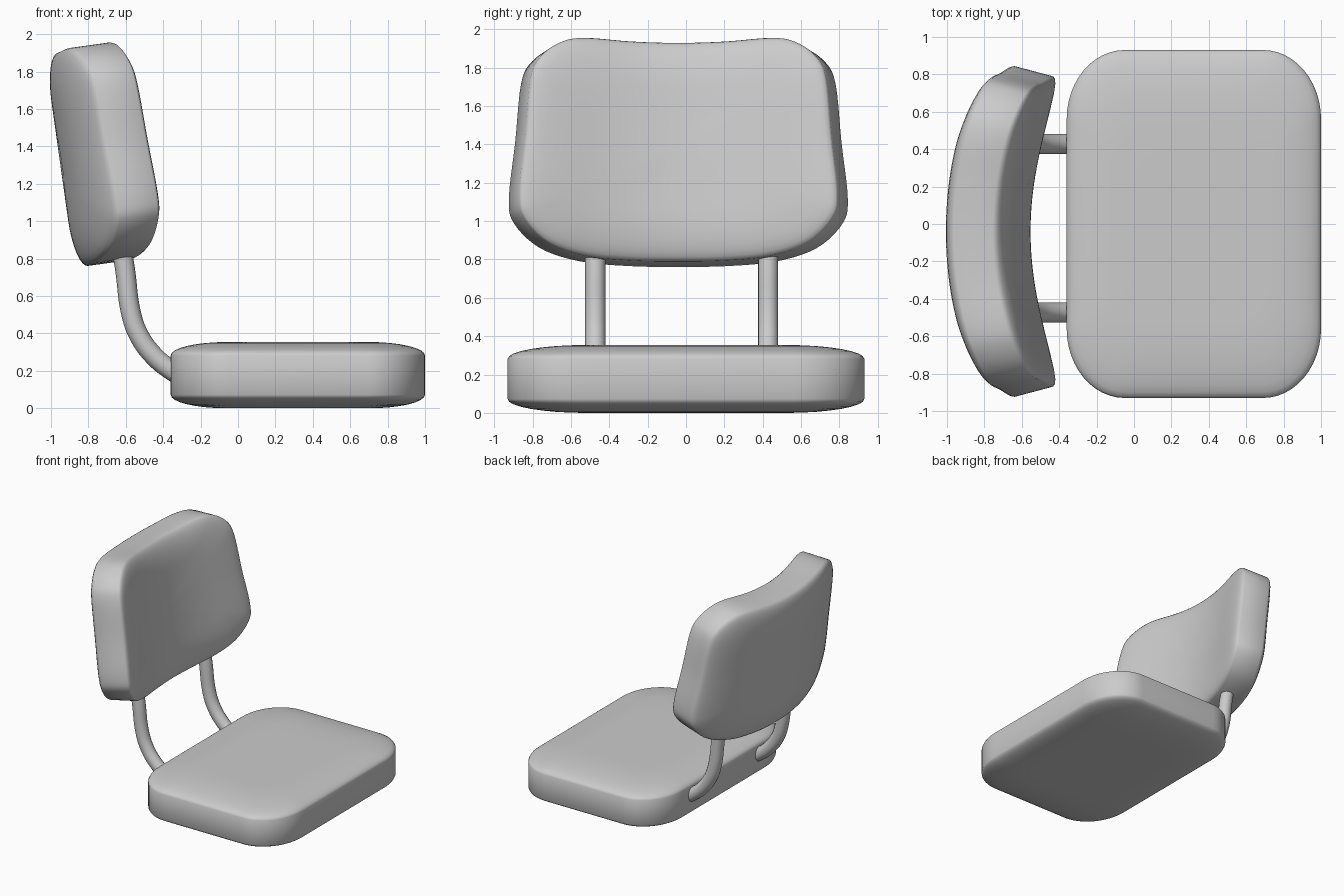
import bpy, bmesh, math
from mathutils import Vector

if "Cube" in bpy.data.objects:
    bpy.data.objects.remove(bpy.data.objects["Cube"])


def pad(name, outline, half, wall, place):
    """Cushion: upright rim of half-height wall, elliptical shoulders to +-half."""
    prof = []
    for i in range(9):
        a = math.pi / 2 * i / 8
        prof.append((0.56 + 0.44 * math.cos(a), wall + (half - wall) * math.sin(a)))
    prof += [(0.4, half), (0.2, half)]
    prof = [(s, -n) for s, n in reversed(prof)] + prof
    bm = bmesh.new()
    rings = [[bm.verts.new(place(u * s, v * s, n)) for u, v in outline] for s, n in prof]
    count = len(outline)
    for lo, hi in zip(rings, rings[1:]):
        for i in range(count):
            j = (i + 1) % count
            bm.faces.new((lo[i], lo[j], hi[j], hi[i]))
    for ring, n in ((rings[0], -half), (rings[-1], half)):
        c = bm.verts.new(place(0, 0, n))
        for i in range(count):
            bm.faces.new((ring[i], ring[(i + 1) % count], c))
    bmesh.ops.recalc_face_normals(bm, faces=bm.faces)
    me = bpy.data.meshes.new(name)
    bm.to_mesh(me)
    bm.free()
    me.shade_smooth()
    ob = bpy.data.objects.new(name, me)
    bpy.context.collection.objects.link(ob)
    return ob


def smooth_loop(pts, steps=5):
    """Closed Catmull-Rom curve through the points."""
    out, n = [], len(pts)
    for i in range(n):
        p0, p1, p2, p3 = (Vector(pts[(i + k) % n]) for k in (-1, 0, 1, 2))
        for s in range(steps):
            t = s / steps
            p = 0.5 * (2 * p1 + (p2 - p0) * t + (2 * p0 - 5 * p1 + 4 * p2 - p3) * t * t
                       + (3 * p1 - p0 - 3 * p2 + p3) * t ** 3)
            out.append((p.x, p.y))
    return out


# Seat: rounded rectangle
hx, hy, rx, ry = 0.68, 0.93, 0.31, 0.37
seat_outline = []
for k, (sx, sy) in enumerate(((1, 1), (-1, 1), (-1, -1), (1, -1))):
    for i in range(13):
        a = math.pi / 2 * (k + i / 12)
        seat_outline.append((sx * (hx - rx) + rx * math.cos(a), sy * (hy - ry) + ry * math.sin(a)))
pad("seat", seat_outline, 0.177, 0.105, lambda u, v, n: (0.32 + u, v, 0.177 + n))

# Backrest: same kind of cushion, bent around the sitter and leaned back
half_outline = [(0, .57), (.25, .575), (.5, .587), (.63, .56), (.74, .48), (.795, .36), (.825, .05),
                (.857, -.25), (.83, -.38), (.7, -.5), (.5, -.56), (.25, -.578), (0, -.58)]
back_outline = smooth_loop(half_outline + [(-u, t) for u, t in half_outline[-2:0:-1]])
lean = math.radians(8)


def bend(u, t, n):
    a = 0.3 * u
    f = 0.28 * u * u + n * math.cos(a)
    return (-0.78 + f * math.cos(lean) - t * math.sin(lean),
            -0.04 + u - n * math.sin(a),
            1.35 + f * math.sin(lean) + t * math.cos(lean))


pad("backrest", back_outline, 0.175, 0.105, bend)

# Support tubes
path = [(-.65, 1.0), (-.605, .75), (-.57, .5), (-.53, .39), (-.455, .285), (-.36, .205), (-.3, .17)]
for name, y in (("right_support_tube", -0.473), ("left_support_tube", 0.428)):
    cu = bpy.data.curves.new(name, 'CURVE')
    cu.dimensions = '3D'
    cu.bevel_depth = 0.053
    cu.bevel_resolution = 6
    cu.use_fill_caps = True
    sp = cu.splines.new('BEZIER')
    sp.bezier_points.add(len(path) - 1)
    for bp, (x, z) in zip(sp.bezier_points, path):
        bp.co = (x, y, z)
        bp.handle_left_type = bp.handle_right_type = 'AUTO'
    sp.resolution_u = 6
    bpy.context.collection.objects.link(bpy.data.objects.new(name, cu))
